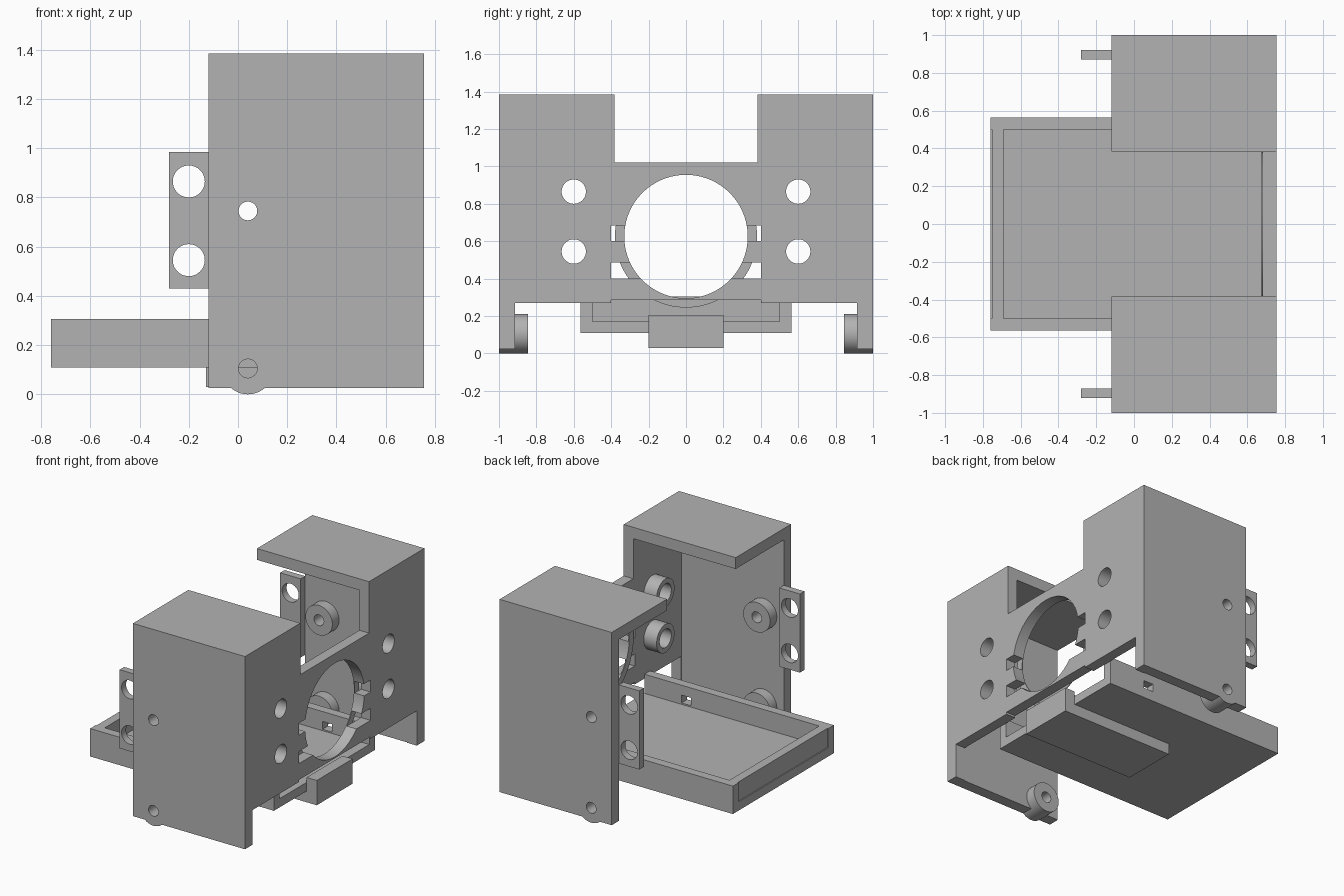
import bpy
import math

cube = bpy.data.objects.get("Cube")
if cube:
    bpy.data.objects.remove(cube, do_unlink=True)

grey = bpy.data.materials.new("plain_grey")
grey.use_nodes = True
COLOUR = (0.45, 0.45, 0.45, 1)
grey.diffuse_color = COLOUR
grey.node_tree.nodes["Principled BSDF"].inputs["Base Color"].default_value = COLOUR


def finish(ob, name):
    ob.name = ob.data.name = name
    ob.data.materials.clear()
    ob.data.materials.append(grey)
    return ob


def box(name, x, y, z):
    """Box from (low, high) ranges."""
    mid = [(a + b) / 2 for a, b in (x, y, z)]
    bpy.ops.mesh.primitive_cube_add(size=1, location=mid)
    ob = bpy.context.object
    ob.scale = [abs(b - a) for a, b in (x, y, z)]
    bpy.ops.object.transform_apply(location=True, rotation=True, scale=True)
    return finish(ob, name)


def rod(name, axis, span, centre, radius, sides=48):
    """Cylinder along x or y; centre holds the other coordinate and z."""
    mid = (span[0] + span[1]) / 2
    if axis == "x":
        loc, rot = (mid, *centre), (0, math.pi / 2, 0)
    else:
        loc, rot = (centre[0], mid, centre[1]), (math.pi / 2, 0, 0)
    bpy.ops.mesh.primitive_cylinder_add(vertices=sides, radius=radius,
                                        depth=abs(span[1] - span[0]),
                                        location=loc, rotation=rot)
    bpy.ops.object.transform_apply(location=True, rotation=True, scale=True)
    return finish(bpy.context.object, name)


def combine(ob, others, operation="DIFFERENCE"):
    """Apply a boolean with each helper, then remove the helper."""
    for other in others:
        mod = ob.modifiers.new("bool", "BOOLEAN")
        mod.operation, mod.solver, mod.object = operation, "EXACT", other
        bpy.context.view_layer.objects.active = ob
        bpy.ops.object.modifier_apply(modifier=mod.name)
        bpy.data.objects.remove(other, do_unlink=True)
    return ob


def smooth(ob):
    bpy.ops.object.select_all(action="DESELECT")
    ob.select_set(True)
    bpy.context.view_layer.objects.active = ob
    bpy.ops.object.shade_smooth_by_angle(angle=math.radians(30))


BACK, FACE, REAR = 0.68, 0.755, -0.12   # face plate and open end
BASE, TOP = 0.025, 1.385
HOLE_Z = (0.545, 0.865)
HOLE_R = 0.065
LENS = (0, 0.625)

# Face plate with cutouts
plate = box("face_plate", (BACK, FACE), (-1, 1), (BASE, TOP))
cuts = [box("cut", (0.5, 1), (-0.915, 0.915), (-0.5, 0.27)),
        box("cut", (0.5, 1), (-0.383, 0.383), (1.022, 2)),
        rod("cut", "x", (0.5, 1), LENS, 0.33, 96)]
cuts += [box("cut", (0.5, 1), (-0.4, 0.4), (z, z + 0.085)) for z in (0.2, 0.4, 0.6)]
cuts += [rod("cut", "x", (0.5, 1), (y, z), HOLE_R) for y in (-0.6, 0.6) for z in HOLE_Z]
smooth(combine(plate, cuts))

# Thin rim behind the large opening
rim = rod("opening_rim", "x", (0.674, BACK), LENS, 0.38, 96)
smooth(combine(rim, [rod("cut", "x", (0.5, 1), LENS, 0.33, 96)]))

for side, s in (("left", 1), ("right", -1)):
    def span(a, b):
        return tuple(sorted((s * a, s * b)))

    # Side wall with bosses and screw holes
    wall = box(side + "_wall", (REAR, BACK), span(0.92, 1), (BASE, TOP))
    spots = [(0.04, z) for z in (0.105, 0.745)]
    combine(wall, [rod("boss", "y", span(0.845, 1), c, 0.105) for c in spots], "UNION")
    combine(wall, [rod("cut", "y", span(0.7, 1.2), c, 0.038) for c in spots])
    smooth(wall)

    # Top cover
    box(side + "_top_cover", (REAR, BACK), span(0.383, 0.92), (TOP - 0.08, TOP))

    # Mounting tab
    tab = box(side + "_mounting_tab", (-0.28, REAR), span(0.87, 0.92), (0.43, 0.985))
    smooth(combine(tab, [rod("cut", "y", span(0.7, 1.2), (-0.2, z), HOLE_R) for z in HOLE_Z]))

    # Sleeves behind the face plate holes
    for z, level in zip(HOLE_Z, ("lower", "upper")):
        sleeve = rod(f"{side}_{level}_sleeve", "x", (0.58, BACK), (s * 0.6, z), 0.1)
        smooth(combine(sleeve, [rod("cut", "x", (0.4, 1), (s * 0.6, z), HOLE_R)]))

# Tray, open toward the face plate, with a shallow recessed end panel
tray = box("tray", (-0.76, 0.675), (-0.563, 0.563), (0.108, 0.305))
combine(tray, [box("cut", (-0.69, 1), (-0.5, 0.5), (0.17, 0.5)),
               box("cut", (-1, -0.753), (-0.5, 0.5), (0.17, 0.5)),
               box("cut", (0.31, 0.385), (-1, 1), (0.18, 0.235))])

# Tongue under the tray with a raised front grip
box("tongue", (-0.13, 0.675), (-0.2, 0.2), (0.03, 0.108))
box("tongue_grip", (0.675, FACE), (-0.2, 0.2), (0.03, 0.205))
